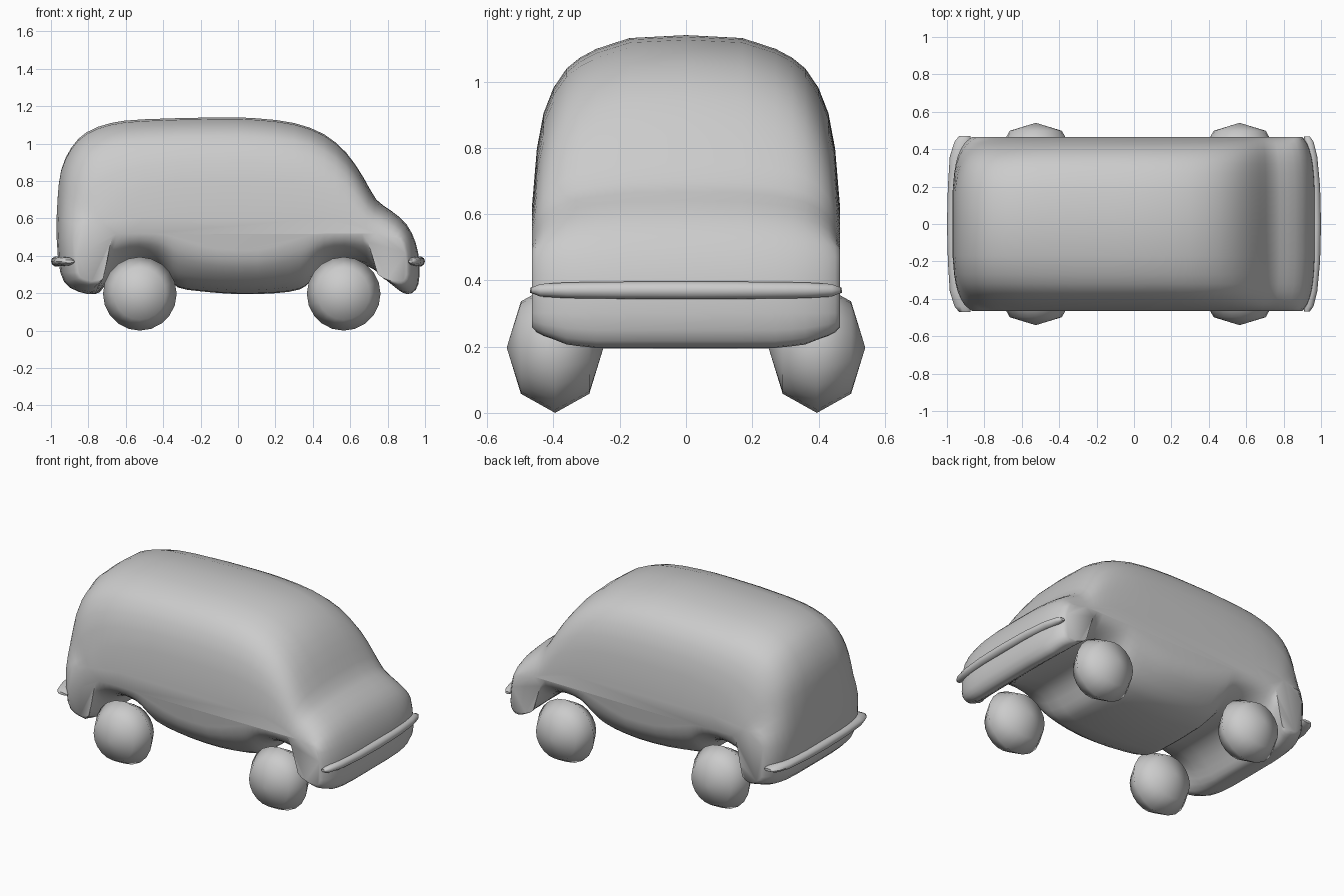
import bpy, bmesh, math
from mathutils import Matrix

if "Cube" in bpy.data.objects:
    bpy.data.objects.remove(bpy.data.objects["Cube"])


def finish(name, bm, angle=60):
    bmesh.ops.recalc_face_normals(bm, faces=bm.faces)
    me = bpy.data.meshes.new(name)
    bm.to_mesh(me)
    bm.free()
    ob = bpy.data.objects.new(name, me)
    bpy.context.collection.objects.link(ob)
    bpy.ops.object.select_all(action='DESELECT')
    ob.select_set(True)
    bpy.context.view_layer.objects.active = ob
    bpy.ops.object.shade_smooth_by_angle(angle=math.radians(angle))
    return ob


def loft(bm, rings):
    """Skin a list of closed rings and cap both ends."""
    vr = [[bm.verts.new(p) for p in r] for r in rings]
    n = len(vr[0])
    for a, b in zip(vr, vr[1:]):
        for i in range(n):
            j = (i + 1) % n
            bm.faces.new((a[i], a[j], b[j], b[i]))
    bm.faces.new(vr[0])
    bm.faces.new(list(reversed(vr[-1])))


def smooth_loop(pts, steps=2):
    """Closed Catmull-Rom curve through the points."""
    out, n = [], len(pts)
    for i in range(n):
        p = [pts[(i + k - 1) % n] for k in range(4)]
        for s in range(steps):
            t = s / steps
            out.append(tuple(0.5 * (2 * b + (c - a) * t + (2 * a - 5 * b + 4 * c - d) * t * t
                                    + (3 * b - a - 3 * c + d) * t ** 3)
                             for a, b, c, d in zip(*p)))
    return out


def ramp(v, a, b):
    t = min(1, max(0, (v - a) / (b - a)))
    return t * t * (3 - 2 * t)


# body: side profile with wheel arches, lofted across the width
profile = smooth_loop([
    (-.8, .195), (-.9, .23), (-.95, .31), (-.97, .5), (-.965, .7), (-.945, .86), (-.89, .98),
    (-.81, 1.06), (-.68, 1.11), (-.5, 1.13), (-.1, 1.14), (.1, 1.135), (.3, 1.11), (.46, 1.05),
    (.58, .95), (.67, .82), (.74, .70), (.82, .64), (.9, .57), (.95, .47), (.97, .36),
    (.965, .25), (.93, .2), (.88, .205), (.81, .26), (.75, .31), (.68, .35), (.57, .375),
    (.46, .345), (.39, .265), (.33, .22), (.2, .2), (0, .195), (-.2, .21), (-.32, .23),
    (-.37, .28), (-.43, .34), (-.53, .37), (-.63, .335), (-.7, .26), (-.74, .205)])
# y, roof height factor, end taper, lip lift, belly lift
half = [(0, 1, 0, 0, 0), (.17, .985, 0, 0, .005), (.27, .93, .08, 0, .025), (.32, .885, .16, .005, .05),
        (.36, .83, .26, .01, .08), (.40, .73, .42, .025, .12), (.43, .6, .6, .035, .16),
        (.45, .42, .8, .045, .2), (.465, .12, 1, .06, .26)]


def body_ring(y, s, taper, lift, belly):
    ring = []
    for x, z in profile:
        mid = 1 - ramp(abs(x), .68, .8)
        end = max(0, (abs(x) - .6) / .37)
        depth = .1 + .13 * ramp(z, .45, .9) if x < 0 else .07
        nx = x - math.copysign(taper * end * depth, x)
        z0 = .55 - .06 * ramp(x, .5, .9)
        if z > z0:
            round_end = 1 + (.3 if x < 0 else .15) * ramp(abs(x), .3, .9)
            z = z0 + (z - z0) * max(.1, 1 - (1 - s) * round_end)
        else:
            open_arch = 1 + .35 * ramp(abs(x), .1, .45)
            z += mid * belly * open_arch * min(1, max(0, (.52 - z) / .32)) * .9
            z += (1 - mid) * lift * max(0, (.3 - z) / .1)
        ring.append((nx, y, z))
    return ring


bm = bmesh.new()
loft(bm, [body_ring(-h[0], *h[1:]) for h in reversed(half[1:])] + [body_ring(*h) for h in half])
finish("body", bm)


# bumpers: flattened tubes wrapping the ends
def bumper(name, stations, side):
    full = [(-y, x, rx, rz) for y, x, rx, rz in stations] + \
           [st for st in reversed(stations) if st[0] > 0]
    rings = []
    for y, x, rx, rz in full:
        rings.append([(side * (x + rx * math.cos(a)), y, .37 + rz * math.sin(a))
                      for a in (2 * math.pi * k / 10 for k in range(10))])
    bm = bmesh.new()
    loft(bm, rings)
    finish(name, bm)


bumper("rear_bumper", [(.47, .905, .03, .008), (.44, .915, .045, .022), (.36, .94, .045, .025),
                       (.2, .965, .03, .027), (0, .97, .03, .028)], -1)
bumper("front_bumper", [(.468, .925, .015, .008), (.44, .935, .025, .02), (.36, .95, .03, .025),
                        (.2, .967, .028, .027), (0, .97, .03, .028)], 1)

# wheels: squashed low-poly balls with their poles on the axle
for end, x in (("rear", -.525), ("front", .565)):
    for side, sy in (("left", 1), ("right", -1)):
        bm = bmesh.new()
        bmesh.ops.create_uvsphere(bm, u_segments=20, v_segments=4, radius=1)
        m = (Matrix.Translation((x, sy * .395, .2)) @ Matrix.Diagonal((.197, .146, .197, 1))
             @ Matrix.Rotation(math.pi / 2, 4, 'X'))
        bmesh.ops.transform(bm, matrix=m, verts=bm.verts)
        bmesh.ops.translate(bm, verts=bm.verts, vec=(0, 0, -min(v.co.z for v in bm.verts)))
        finish(f"{end}_wheel_{side}", bm, 100)
